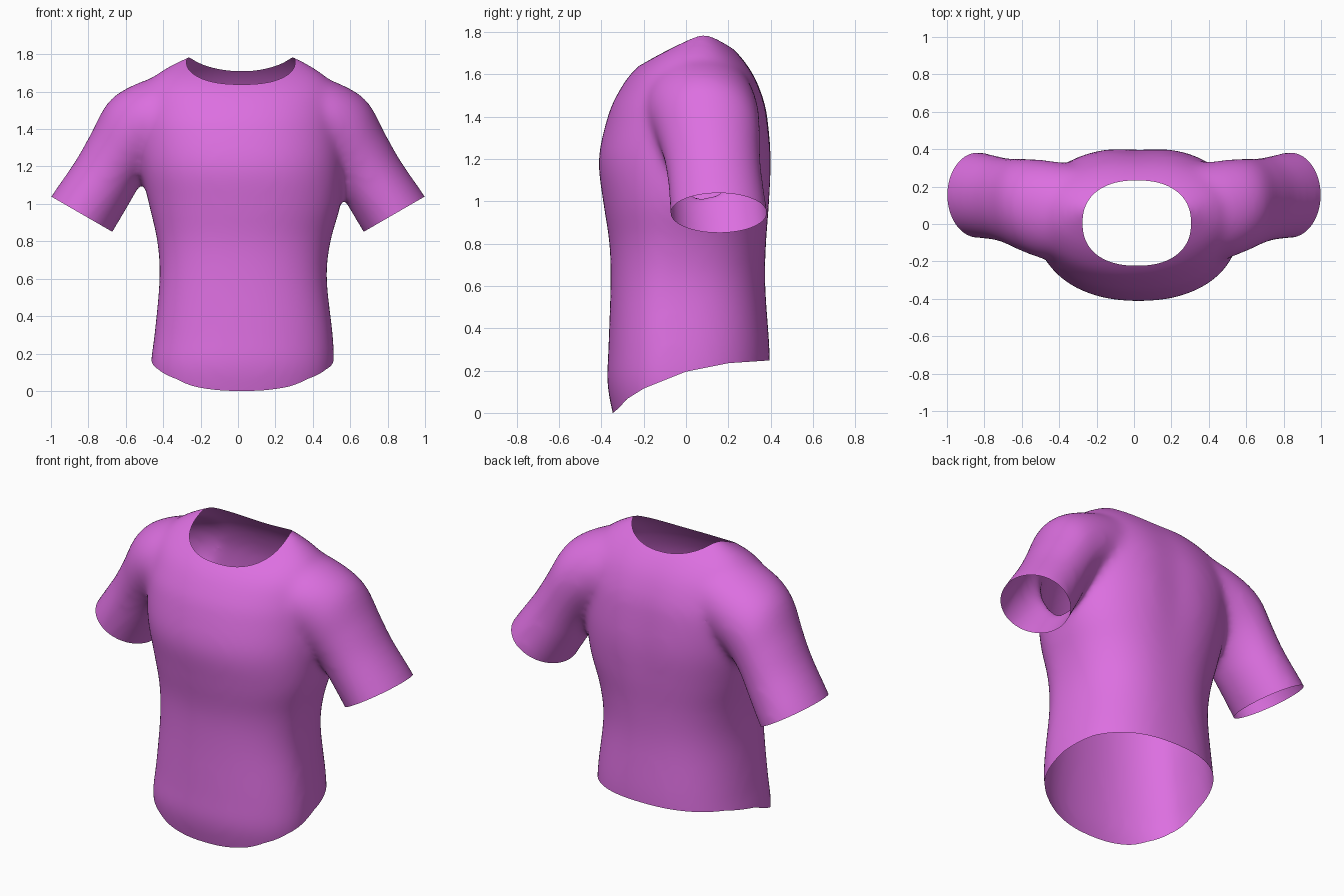
import bpy, bmesh, math
from mathutils import Vector

if "Cube" in bpy.data.objects:
    bpy.data.objects.remove(bpy.data.objects["Cube"])


def resample(rows, steps):
    """Catmull-Rom interpolation of key rows."""
    out = []
    for i in range(len(rows) - 1):
        a, b, c, d = (rows[max(0, min(len(rows) - 1, i + k))] for k in (-1, 0, 1, 2))
        for s in range(steps):
            t = s / steps
            out.append([0.5 * (2 * q + (r - p) * t + (2 * p - 5 * q + 4 * r - w) * t * t
                               + (3 * q - p - 3 * r + w) * t ** 3)
                        for p, q, r, w in zip(a, b, c, d)])
    return out + [list(rows[-1])]


def spow(v, e):
    return math.copysign(abs(v) ** e, v)


def loft(bm, rings):
    """Closed solid through a list of point rings."""
    vs = [[bm.verts.new(p) for p in ring] for ring in rings]
    n = len(vs[0])
    faces = [bm.faces.new((a[i], a[(i + 1) % n], b[(i + 1) % n], b[i]))
             for a, b in zip(vs, vs[1:]) for i in range(n)]
    faces += [bm.faces.new(vs[0]), bm.faces.new(vs[-1])]
    bmesh.ops.recalc_face_normals(bm, faces=faces)


def trim(bm, f):
    """Cut along f = 0 and remove everything where f < 0."""
    val = {v: f(v.co) for v in bm.verts}
    cut = set()
    for e in list(bm.edges):
        a, b = e.verts
        fa, fb = val[a], val[b]
        if fa * fb < 0:
            _, v = bmesh.utils.edge_split(e, a, fa / (fa - fb))
            cut.add(v)
    bmesh.ops.connect_verts(bm, verts=list(cut))
    bmesh.ops.delete(bm, geom=[v for v in val if v.is_valid and val[v] < 0], context='VERTS')


N = 64
ANGLES = [2 * math.pi * i / N for i in range(N)]

# Torso: z, left x, right x, front y, back y, y of the widest point
TORSO = [
    (-.10, -.42, .46, -.32, .38, -.07), (0, -.45, .49, -.347, .385, -.07),
    (.14, -.467, .513, -.372, .395, -.07), (.3, -.447, .507, -.367, .395, -.07),
    (.6, -.42, .475, -.357, .375, -.07), (.8, -.432, .495, -.362, .38, -.05),
    (1.0, -.477, .55, -.392, .399, -.02), (1.2, -.52, .565, -.413, .41, 0),
    (1.4, -.54, .56, -.37, .392, .03), (1.5, -.53, .55, -.328, .367, .04),
    (1.6, -.51, .53, -.263, .322, .05), (1.68, -.45, .47, -.175, .265, .05),
    (1.74, -.36, .385, -.08, .205, .06), (1.782, -.28, .31, 0, .15, .07),
    (1.84, -.16, .18, .04, .1, .07)]


def torso_ring(row):
    z, xl, xr, yf, yb, cy = row
    cx, rx = (xl + xr) / 2, (xr - xl) / 2
    ring = []
    for a in ANGLES:
        back = math.sin(a) > 0
        e = 2 / (2.4 if back else 2.2)
        x = cx + rx * spow(math.cos(a), e)
        y = cy + (yb - cy if back else cy - yf) * spow(math.sin(a), e)
        if back:  # shallow spine groove between the shoulder blades
            y -= 0.016 * math.exp(-((x - .03) / .11) ** 2 - ((z - 1.3) / .35) ** 2)
        ring.append((x, y, z))
    return ring


# Sleeve: inner x, z, outer x, z, centre y, half depth
SLEEVE = [
    (.20, 1.30, .33, 1.71, .06, .25), (.38, 1.22, .54, 1.645, .075, .265),
    (.47, 1.16, .69, 1.55, .10, .25), (.53, 1.09, .785, 1.38, .12, .232),
    (.575, 1.01, .87, 1.23, .135, .225), (.67, .85, 1.0, 1.04, .155, .23),
    (.74, .73, 1.07, .92, .16, .23)]


def sleeve_ring(row, side):
    xi, zi, xo, zo, cy, ry = row
    return [(side * ((xi + xo) / 2 + (xo - xi) / 2 * math.cos(a)), cy + ry * math.sin(a),
             (zi + zo) / 2 + (zo - zi) / 2 * math.cos(a)) for a in ANGLES]


bm = bmesh.new()
loft(bm, [torso_ring(r) for r in resample(TORSO, 5)])
for side in (-1, 1):
    loft(bm, [sleeve_ring(r, side) for r in resample(SLEEVE, 5)])
me = bpy.data.meshes.new("shirt")
bm.to_mesh(me)
bm.free()
shirt = bpy.data.objects.new("shirt", me)
bpy.context.collection.objects.link(shirt)
bpy.context.view_layer.objects.active = shirt
shirt.select_set(True)

# Fuse torso and sleeves into one soft skin
fuse = shirt.modifiers.new("fuse", 'REMESH')
fuse.mode = 'VOXEL'
fuse.voxel_size = 0.018
soft = shirt.modifiers.new("soften", 'SMOOTH')
soft.factor = 0.5
soft.iterations = 30
for m in ("fuse", "soften"):
    bpy.ops.object.modifier_apply(modifier=m)

# Hem height along y
HEM = [(-.5, 0), (-.345, .0), (-.315, .025), (-.28, .065), (-.2, .115), (0, .195), (.2, .235), (.5, .255)]


def hem(p):
    for (y0, z0), (y1, z1) in zip(HEM, HEM[1:]):
        if p.y <= y1:
            return p.z - (z0 + (z1 - z0) * (p.y - y0) / (y1 - y0))
    return 1


def neck(p):
    if p.z < 1.35:
        return 1
    return abs((p.x - .015) / .29) ** 2.3 + abs((p.y - .005) / .228) ** 2.3 - 1


def cuff(p):
    if abs(p.x) < .61:
        return 1
    return -(Vector((abs(p.x), 0, p.z)) - Vector((.835, 0, .945))).dot(Vector((.5, 0, -.866)))


# Open the hem, neckline and cuffs
bm = bmesh.new()
bm.from_mesh(shirt.data)
for f in (hem, neck, cuff):
    trim(bm, f)
bmesh.ops.remove_doubles(bm, verts=bm.verts, dist=0.0005)
bm.to_mesh(shirt.data)
bm.free()
bpy.ops.object.shade_smooth()

mat = bpy.data.materials.new("pink_cloth")
mat.diffuse_color = (.72, .16, .75, 1)
mat.use_nodes = True
mat.node_tree.nodes["Principled BSDF"].inputs["Base Color"].default_value = mat.diffuse_color
shirt.data.materials.append(mat)
